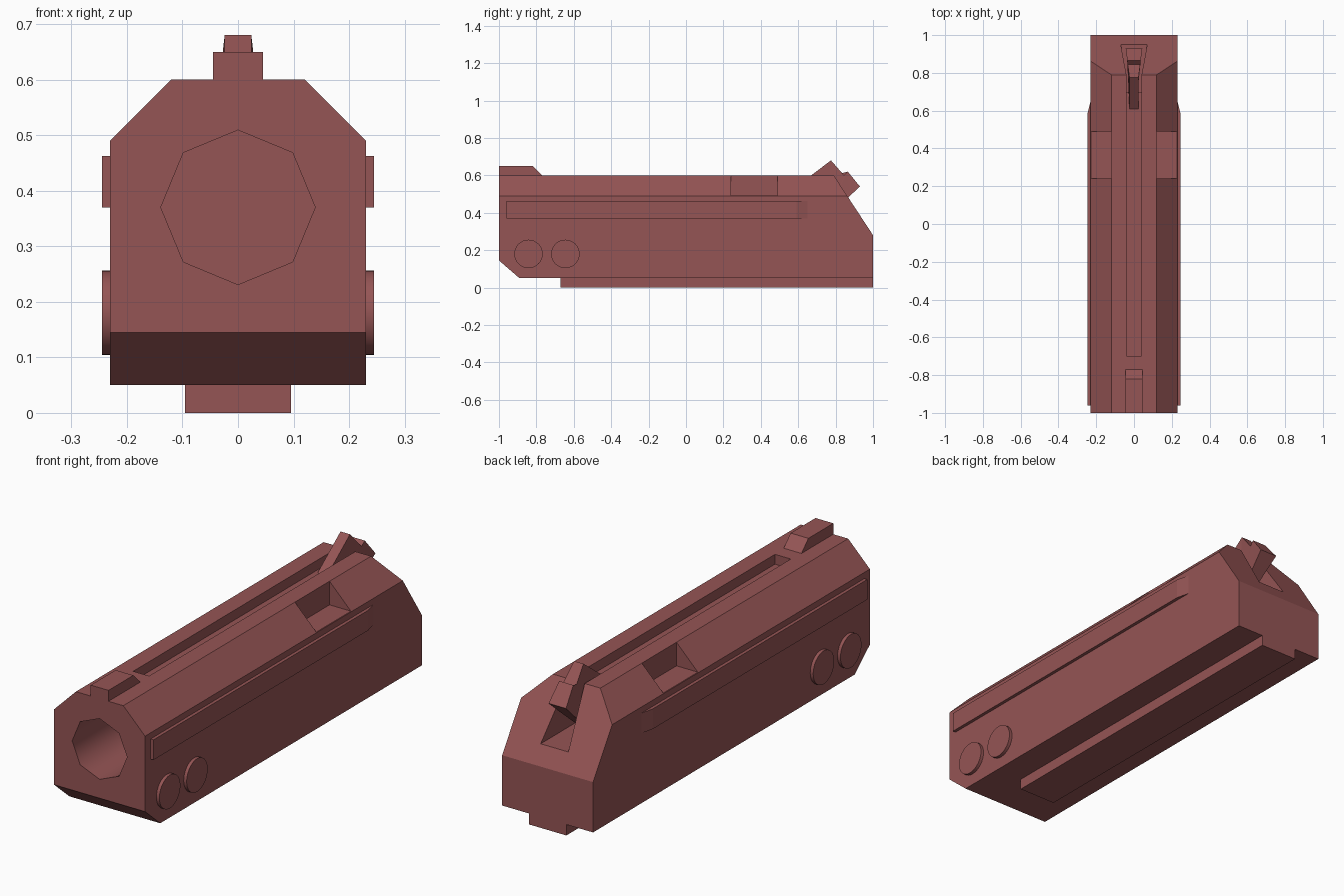
import bpy, bmesh, math
from mathutils import Vector

if "Cube" in bpy.data.objects:
    bpy.data.objects.remove(bpy.data.objects["Cube"])

mat = bpy.data.materials.new("red_brown")
mat.diffuse_color = (0.30, 0.09, 0.09, 1)
mat.use_nodes = True
mat.node_tree.nodes["Principled BSDF"].inputs["Base Color"].default_value = mat.diffuse_color


def finish(name, bm, cutter=False):
    bmesh.ops.recalc_face_normals(bm, faces=bm.faces[:])
    me = bpy.data.meshes.new(name)
    bm.to_mesh(me)
    bm.free()
    ob = bpy.data.objects.new(name, me)
    bpy.context.collection.objects.link(ob)
    me.materials.append(mat)
    if cutter:
        ob.hide_render = True
        ob.hide_viewport = True
        ob.display_type = 'WIRE'
    return ob


def prism(points, axis, a, b, smooth=False):
    """Extrude a 2D profile along an axis: x takes (y,z), y takes (x,z), z takes (x,y)."""
    place = {'x': lambda p, t: (t, p[0], p[1]),
             'y': lambda p, t: (p[0], t, p[1]),
             'z': lambda p, t: (p[0], p[1], t)}[axis]
    bm = bmesh.new()
    lo = [bm.verts.new(place(p, a)) for p in points]
    hi = [bm.verts.new(place(p, b)) for p in points]
    bm.faces.new(lo)
    bm.faces.new(hi)
    n = len(points)
    for i in range(n):
        j = (i + 1) % n
        bm.faces.new((lo[i], lo[j], hi[j], hi[i])).smooth = smooth
    return bm


def rect(x0, x1, y0, y1):
    return [(x0, y0), (x1, y0), (x1, y1), (x0, y1)]


def ring(cx, cy, r, n):
    return [(cx + r * math.cos(i * math.tau / n), cy + r * math.sin(i * math.tau / n))
            for i in range(n)]


def slice_off(bm, point, normal):
    cut = bmesh.ops.bisect_plane(bm, geom=bm.verts[:] + bm.edges[:] + bm.faces[:],
                                 plane_co=point, plane_no=normal, clear_outer=True)
    edges = [e for e in cut['geom_cut'] if isinstance(e, bmesh.types.BMEdge)]
    bmesh.ops.holes_fill(bm, edges=edges)


# Main body: chamfered section, sloped rear and bevelled lower front
section = [(-0.23, 0.05), (0.23, 0.05), (0.23, 0.49), (0.12, 0.60), (-0.12, 0.60), (-0.23, 0.49)]
bm = prism(section, 'y', -1, 1)
slice_off(bm, Vector((0, 1, 0.28)), Vector((0, 0.32, 0.21)))
slice_off(bm, Vector((0, -1, 0.145)), Vector((0, -0.095, -0.11)))
body = finish("body", bm)

# Recesses: bore, top groove, hammer pocket and the two side notches
cutters = [
    finish("bore_cutter", prism(ring(0, 0.37, 0.139, 8), 'y', -1.1, 0.3, True), True),
    finish("groove_cutter", prism(rect(-0.04, 0.04, 0.555, 0.7), 'y', -0.70, 0.9), True),
    finish("pocket_cutter", prism([(-0.07, 0.356), (0.07, 0.356), (0.038, 0.62), (-0.038, 0.62)],
                                  'y', 0.70, 1.1), True),
]
for s, side in ((1, "right"), (-1, "left")):
    cutters.append(finish(side + "_notch_cutter",
                          prism(rect(s * 0.12, s * 0.3, 0.492, 0.7), 'y', 0.24, 0.49), True))
for c in cutters:
    m = body.modifiers.new(c.name, 'BOOLEAN')
    m.operation = 'DIFFERENCE'
    m.solver = 'EXACT'
    m.object = c

# Rail underneath and front sight on top
finish("bottom_rail", prism(rect(-0.095, 0.095, -0.67, 1.0), 'z', 0, 0.05))
finish("front_sight", prism([(-1, 0.60), (-0.77, 0.60), (-0.82, 0.65), (-1, 0.65)],
                            'x', -0.045, 0.045))

# Side strips with tapered rear ends, and round pins
for s, side in ((1, "right"), (-1, "left")):
    strip = [(s * 0.225, -0.96), (s * 0.245, -0.96), (s * 0.245, 0.59),
             (s * 0.23, 0.65), (s * 0.225, 0.65)]
    finish(side + "_strip", prism(strip, 'z', 0.37, 0.462))
    for i, y in enumerate((-0.842, -0.645)):
        finish(f"{side}_pin_{i + 1}", prism(ring(y, 0.18, 0.076, 32), 'x',
                                            s * 0.22, s * 0.245, True))

# Hammer: stepped bar that widens toward its tail
profile = [(0.61, 0.555), (0.775, 0.68), (0.845, 0.60), (0.865, 0.62),
           (0.93, 0.54), (0.87, 0.485), (0.75, 0.38)]
bm = prism(profile, 'x', -1, 1)
for v in bm.verts:
    v.co.x *= 0.024 + 0.02 * max(0, (v.co.y - 0.775) / 0.155)
bmesh.ops.triangulate(bm, faces=[f for f in bm.faces if len(f.verts) > 4])
finish("hammer", bm)
